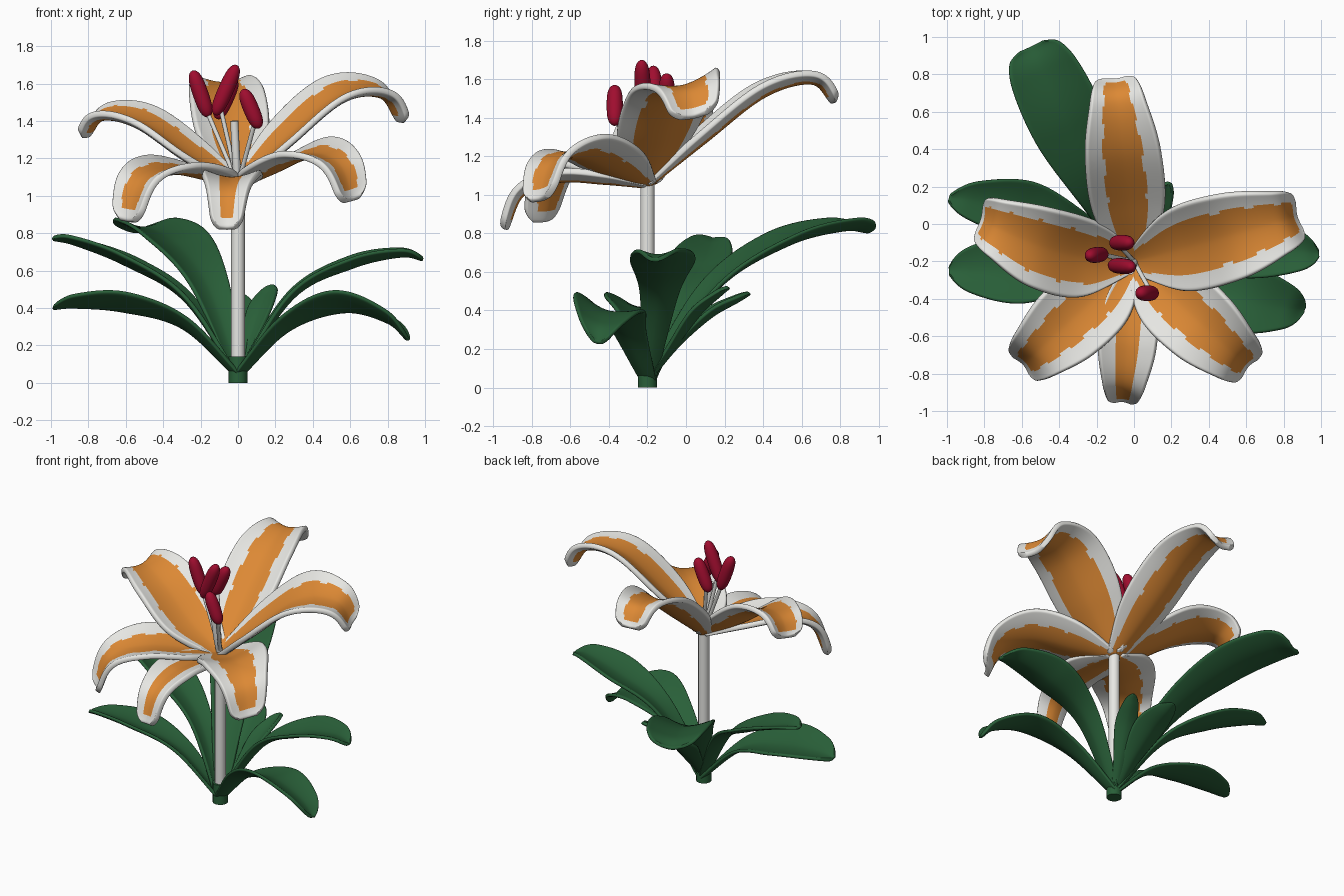
import bpy, bmesh, math
from mathutils import Vector, Matrix

if "Cube" in bpy.data.objects:
    bpy.data.objects.remove(bpy.data.objects["Cube"])


def material(name, rgb):
    m = bpy.data.materials.new(name)
    m.diffuse_color = (*rgb, 1)
    m.use_nodes = True
    m.node_tree.nodes["Principled BSDF"].inputs["Base Color"].default_value = m.diffuse_color
    return m


WHITE = material("petal white", (0.80, 0.80, 0.77))
ORANGE = material("petal orange", (0.72, 0.25, 0.035))
GREEN = material("leaf green", (0.022, 0.115, 0.04))
RED = material("anther red", (0.35, 0.004, 0.028))
REACH = (0, .3, .62, .88, 1)                # distances along a blade seen from above
PETAL = (.28, .9, .96, .7, .48)             # width ratios at those distances
LEAF = (.24, .58, 1, .68, .18)
BLUNT = (.2, .6, 1, .95, .6)


def spline(pts, t):
    """Smooth curve through points of any dimension, t from 0 to 1."""
    n = len(pts) - 1
    s = min(t * n, n - 1e-6)
    i = int(s)
    f = s - i
    p1, p2 = pts[i], pts[i + 1]
    p0 = pts[i - 1] if i > 0 else [2 * a - b for a, b in zip(p1, p2)]
    p3 = pts[i + 2] if i + 2 <= n else [2 * b - a for a, b in zip(p1, p2)]
    return [0.5 * (2 * b + (c - a) * f + (2 * a - 5 * b + 4 * c - d) * f * f
                   + (3 * b - a - 3 * c + d) * f ** 3)
            for a, b, c, d in zip(p0, p1, p2, p3)]


def blade(name, tip, heights, width, ratios, mats, roll=0, bow=0, cup=.27,
          thick=.025, stripe=0, nu=44, nv=28):
    """Petal or leaf: cupped section swept from the stem out to the tip."""
    start = Vector((0, -.2, 0))
    span = Vector((*tip, 0)) - start
    az = span.normalized()
    flat = Vector((0, 0, 1)).cross(az)
    side = Matrix.Rotation(roll, 3, az) @ flat
    pts = []
    for r, z, k in zip(REACH, heights, ratios):
        p = start + span * r + flat * (bow * 4 * r * (1 - r))
        pts.append((p.x, p.y, z, width * k))
    bm = bmesh.new()
    rows = []
    for i in range(nu + 1):
        t = i / nu
        p = spline(pts, t)
        q0, q1 = spline(pts, max(t - .01, 0)), spline(pts, min(t + .01, 1))
        nor = (Vector(q1[:3]) - Vector(q0[:3])).cross(side).normalized()
        w = p[3]
        if t > .92:                                   # rounded tip
            w *= math.sqrt(1 - .75 * ((t - .92) / .08) ** 2)
        row = []
        for j in range(nv + 1):
            v = 2 * j / nv - 1
            row.append(bm.verts.new(Vector(p[:3]) + side * (v * w)
                                    + nor * (cup * w * abs(v) ** 1.7)))
        rows.append(row)
    for i in range(nu):
        for j in range(nv):
            f = bm.faces.new((rows[i][j], rows[i + 1][j], rows[i + 1][j + 1], rows[i][j + 1]))
            f.smooth = True
            t, v = (i + .5) / nu, abs((2 * j + 1) / nv - 1)
            limit = stripe + .25 * max(0, .35 - t) + .02 * math.sin(i * .9)
            f.material_index = 1 if stripe and v < limit and t < .93 else 0
    me = bpy.data.meshes.new(name)
    bm.to_mesh(me)
    bm.free()
    ob = bpy.data.objects.new(name, me)
    bpy.context.collection.objects.link(ob)
    for m in mats:
        me.materials.append(m)
    s = ob.modifiers.new("thickness", 'SOLIDIFY')
    s.thickness = thick
    s.offset = 0
    sub = ob.modifiers.new("round", 'SUBSURF')
    sub.levels = sub.render_levels = 1


def tube(name, pts, r, mat, n=12):
    """Round rod through points (x, y, z)."""
    cu = bpy.data.curves.new(name, 'CURVE')
    cu.dimensions = '3D'
    cu.bevel_depth = r
    cu.bevel_resolution = 4
    cu.use_fill_caps = True
    sp = cu.splines.new('POLY')
    sp.points.add(n)
    for i in range(n + 1):
        sp.points[i].co = (*spline(pts, i / n), 1)
    sp.use_smooth = True
    cu.materials.append(mat)
    bpy.context.collection.objects.link(bpy.data.objects.new(name, cu))


# Petals: name, tip, heights after the base, width, roll, bow, stripe
for name, tip, zs, w, roll, bow, stripe in (
        ("back_petal", (-.1, .77), (1.28, 1.52, 1.59, 1.48), .21, 0, 0, .54),
        ("right_petal", (.865, .04), (1.29, 1.52, 1.54, 1.4), .25, .2, 0, .62),
        ("left_petal", (-.81, .03), (1.2, 1.38, 1.42, 1.32), .23, -.17, .06, .66),
        ("front_right_petal", (.605, -.755), (1.13, 1.21, 1.16, .97), .22, .2, 0, .54),
        ("front_left_petal", (-.585, -.745), (1.1, 1.13, 1.07, .86), .22, -.1, 0, .54),
        ("front_petal", (-.06, -.94), (1.07, 1.08, 1.01, .82), .16, 0, 0, .42)):
    blade(name, tip, (1.05, *zs), w, PETAL, (WHITE, ORANGE), roll, bow, thick=.036, stripe=stripe)

# Leaves: name, tip, heights after the base, width, width ratios, roll, bow
for name, tip, zs, w, ratios, roll, bow in (
        ("back_left_leaf", (-.55, .95), (.51, .74, .82, .81), .2, BLUNT, 0, .0),
        ("left_back_leaf", (-.99, .14), (.44, .63, .74, .77), .16, LEAF, .1, -.07),
        ("left_front_leaf", (-.99, -.25), (.3, .39, .41, .4), .19, LEAF, .2, .02),
        ("right_back_leaf", (.99, -.16), (.46, .62, .68, .66), .17, LEAF, .03, .06),
        ("right_front_leaf", (.91, -.46), (.29, .39, .33, .23), .19, LEAF, -.25, -.05),
        ("small_back_leaf", (-.05, .33), (.22, .37, .45, .49), .12, LEAF, 0, 0),
        ("small_right_leaf", (.19, .22), (.2, .38, .48, .52), .07, LEAF, 0, 0)):
    blade(name, tip, (.03, *zs), w, ratios, (GREEN,), roll, bow, cup=.3, thick=.022, nv=18)

# Stem, flower base, collar and pistil
tube("stem", [(0, -.2, .05), (0, -.2, 1.06)], .037, WHITE)
tube("leaf_collar", [(0, -.2, 0), (0, -.2, .14)], .05, GREEN)
tube("pistil", [(0, -.2, 1.05), (-.01, -.23, 1.2), (-.02, -.25, 1.4)], .022, WHITE)

# Stamens: lower and upper end of each anther
for k, (a, b) in enumerate((((-.16, -.16, 1.43), (-.24, -.17, 1.66)),
                            ((-.12, -.22, 1.44), (-.01, -.23, 1.69)),
                            ((-.11, -.1, 1.42), (-.02, -.1, 1.62)),
                            ((.11, -.37, 1.37), (.03, -.37, 1.56)))):
    a, b = Vector(a), Vector(b)
    tube(f"filament_{k + 1}", [(0, -.2, 1.06), tuple(a.lerp(b, .2))], .012, WHITE)
    bpy.ops.mesh.primitive_uv_sphere_add(segments=24, ring_count=16, radius=1, location=(a + b) / 2)
    ob = bpy.context.object
    ob.name = f"anther_{k + 1}"
    for v in ob.data.vertices:                        # fuller, capsule-like ends
        v.co.x *= 1 + .35 * v.co.z ** 2
        v.co.y *= 1 + .35 * v.co.z ** 2
    ob.rotation_mode = 'QUATERNION'
    ob.rotation_quaternion = (b - a).to_track_quat('Z', 'Y')
    ob.scale = (.042, .042, (b - a).length / 2 + .01)
    ob.data.materials.append(RED)
    bpy.ops.object.shade_smooth()
